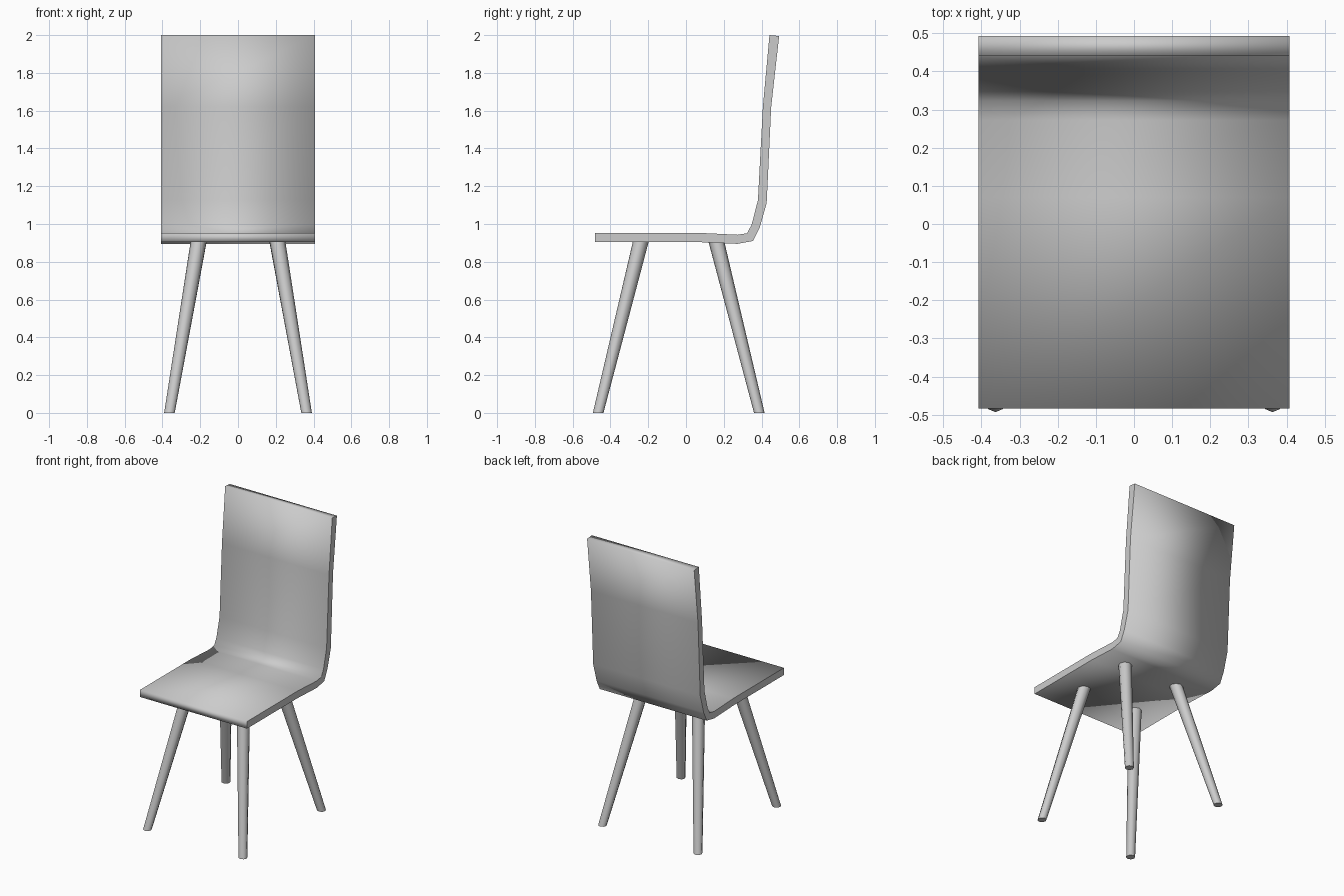
import bpy
import bmesh

if "Cube" in bpy.data.objects:
    bpy.data.objects.remove(bpy.data.objects["Cube"], do_unlink=True)

grey = bpy.data.materials.new("plain grey")
grey.use_nodes = True
grey.diffuse_color = (0.6, 0.6, 0.6, 1)
grey.node_tree.nodes["Principled BSDF"].inputs["Base Color"].default_value = (0.6, 0.6, 0.6, 1)


def make_object(name, bm):
    bmesh.ops.recalc_face_normals(bm, faces=bm.faces[:])
    for face in bm.faces:
        face.smooth = True
    mesh = bpy.data.meshes.new(name)
    bm.to_mesh(mesh)
    bm.free()
    mesh.materials.append(grey)
    obj = bpy.data.objects.new(name, mesh)
    bpy.context.collection.objects.link(obj)
    return obj


# Seat and backrest: one bent sheet, side profile (y, z) from front edge to top
HALF_WIDTH = 0.407
upper = [(-0.483, 0.953), (0.07, 0.953), (0.272, 0.943), (0.323, 0.951),
         (0.347, 0.995), (0.381, 1.127), (0.407, 1.62), (0.442, 2.0)]
lower = [(-0.483, 0.904), (0.07, 0.904), (0.272, 0.895), (0.355, 0.91),
         (0.39, 0.98), (0.427, 1.11), (0.451, 1.62), (0.493, 1.995)]

bm = bmesh.new()
loop = upper + lower[::-1]
count = len(loop)
sides = [[bm.verts.new((x, y, z)) for y, z in loop] for x in (-HALF_WIDTH, HALF_WIDTH)]
left, right = sides
for i in range(count):
    j = (i + 1) % count
    bm.faces.new((left[i], left[j], right[j], right[i]))
for ring in sides:
    for i in range(len(upper) - 1):
        bm.faces.new((ring[i], ring[i + 1], ring[count - 2 - i], ring[count - 1 - i]))
shell = make_object("seat_and_backrest", bm)

# Soft, rounded-looking shading on the broad surfaces, flat shading on the side edges
mesh = shell.data
soft = [v.normal.copy() for v in mesh.vertices]
normals = [None] * len(mesh.loops)
for poly in mesh.polygons:
    is_side = abs(poly.normal.x) > 0.9
    for k in poly.loop_indices:
        normals[k] = poly.normal.copy() if is_side else soft[mesh.loops[k].vertex_index]
mesh.normals_split_custom_set(normals)


# Splayed, tapered legs with level feet
def make_leg(name, foot, top, foot_radius=0.028, top_radius=0.042):
    bm = bmesh.new()
    bmesh.ops.create_cone(bm, cap_ends=True, segments=8,
                          radius1=foot_radius, radius2=top_radius, depth=1)
    height = top[2] - foot[2]
    for v in bm.verts:
        t = v.co.z + 0.5
        v.co.x += foot[0] + (top[0] - foot[0]) * t
        v.co.y += foot[1] + (top[1] - foot[1]) * t
        v.co.z = foot[2] + height * t
    leg = make_object(name, bm)
    bpy.ops.object.select_all(action="DESELECT")
    leg.select_set(True)
    bpy.context.view_layer.objects.active = leg
    bpy.ops.object.shade_smooth_by_angle(angle=1.0)


for side, s in (("left", 1), ("right", -1)):
    make_leg("front_leg_" + side, (s * 0.363, -0.465, 0), (s * 0.208, -0.238, 0.912))
    make_leg("back_leg_" + side, (s * 0.363, 0.388, 0), (s * 0.208, 0.161, 0.906))
